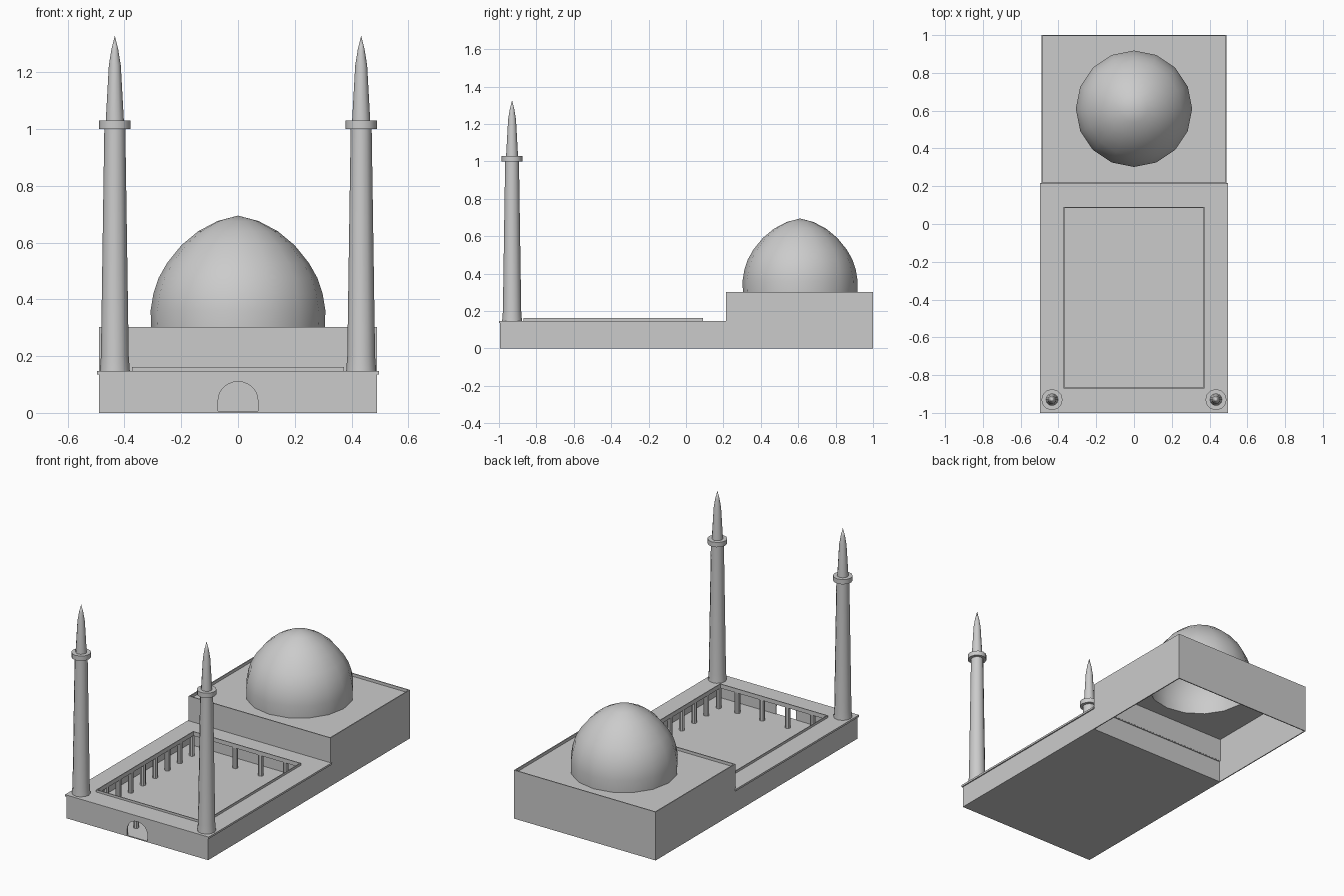
import bpy, bmesh
from math import sin, cos, pi, radians

if "Cube" in bpy.data.objects:
    bpy.data.objects.remove(bpy.data.objects["Cube"])

stone = bpy.data.materials.new("grey_stone")
stone.use_nodes = True
stone.diffuse_color = (0.6, 0.6, 0.6, 1)
stone.node_tree.nodes["Principled BSDF"].inputs["Base Color"].default_value = (0.6, 0.6, 0.6, 1)


def finish(name, bm, smooth=None):
    bmesh.ops.recalc_face_normals(bm, faces=bm.faces)
    mesh = bpy.data.meshes.new(name)
    bm.to_mesh(mesh)
    bm.free()
    mesh.materials.append(stone)
    obj = bpy.data.objects.new(name, mesh)
    bpy.context.collection.objects.link(obj)
    if smooth:
        bpy.ops.object.select_all(action="DESELECT")
        obj.select_set(True)
        bpy.context.view_layer.objects.active = obj
        bpy.ops.object.shade_smooth_by_angle(angle=radians(smooth))
    return obj


def box(name, x0, x1, y0, y1, z0, z1):
    bm = bmesh.new()
    bmesh.ops.create_cube(bm, size=1)
    for v in bm.verts:
        v.co = (x0 if v.co.x < 0 else x1, y0 if v.co.y < 0 else y1, z0 if v.co.z < 0 else z1)
    return finish(name, bm)


def lathe(name, profile, x, y, sides, smooth=40):
    bm = bmesh.new()
    verts = [bm.verts.new((r, 0, z)) for r, z in profile]
    edges = [bm.edges.new(pair) for pair in zip(verts, verts[1:])]
    bmesh.ops.spin(bm, geom=verts + edges, cent=(0, 0, 0), axis=(0, 0, 1),
                   angle=2 * pi, steps=sides, use_duplicate=False)
    bmesh.ops.remove_doubles(bm, verts=bm.verts, dist=0.0005)
    bmesh.ops.translate(bm, verts=bm.verts, vec=(x, y, 0))
    return finish(name, bm, smooth)


def frame(name, outer, inner, z0, z1):
    """Rectangular ring; outer and inner are (half_x, y_front, y_back)."""
    bm = bmesh.new()
    loops = []
    for z in (z0, z1):
        for hx, ya, yb in (outer, inner):
            loops.append([bm.verts.new((x, y, z)) for x, y in
                          ((-hx, ya), (hx, ya), (hx, yb), (-hx, yb))])
    for a, b in ((0, 1), (2, 3), (0, 2), (1, 3)):
        for i in range(4):
            j = (i + 1) % 4
            bm.faces.new((loops[a][i], loops[a][j], loops[b][j], loops[b][i]))
    return finish(name, bm)


HALF, FRONT, SPLIT = 0.49, -0.995, 0.213
THIN = 0.006

# Courtyard floor and walls
box("courtyard_floor", -HALF, HALF, FRONT, SPLIT, 0, 0.006)
box("courtyard_back_wall", -HALF, HALF, SPLIT - THIN, SPLIT, 0, 0.14)
for side, s in (("right", -1), ("left", 1)):
    xs = sorted((s * HALF, s * (HALF - THIN)))
    box(f"courtyard_{side}_wall", *xs, FRONT, SPLIT, 0, 0.14)
    box(f"hall_{side}_wall", *xs, SPLIT, 1, 0, 0.303)

# Front wall with an arched doorway
bm = bmesh.new()
arch = [(0.07 * cos(pi * i / 12), 0.045 + 0.065 * sin(pi * i / 12)) for i in range(13)]
outline = [(HALF, 0), (HALF, 0.14), (-HALF, 0.14), (-HALF, 0), (-0.07, 0)] + arch[::-1] + [(0.07, 0)]
face = bm.faces.new([bm.verts.new((x, FRONT, z)) for x, z in outline])
new = bmesh.ops.extrude_face_region(bm, geom=[face])["geom"]
bmesh.ops.translate(bm, verts=[g for g in new if isinstance(g, bmesh.types.BMVert)], vec=(0, THIN, 0))
finish("arched_front_wall", bm)

# Gallery roof with its cornice, and the upstand around the opening
OPENING = (0.368, -0.865, 0.085)
frame("gallery_roof", (0.497, -1, 0.218), OPENING, 0.136, 0.148)
frame("opening_upstand", (0.373, -0.87, 0.09), OPENING, 0.148, 0.162)

# Gallery columns
column = [(0, 0.006), (0.016, 0.006), (0.016, 0.137), (0, 0.137)]
for i in range(9):
    y = 0.095 - 0.121 * i
    for side, x in (("right", -0.385), ("left", 0.385)):
        lathe(f"{side}_column_{i + 1}", column, x, y, 8)
for i, x in enumerate((-0.26, -0.088, 0.088, 0.26)):
    lathe(f"back_column_{i + 1}", column, x, 0.1, 8)
    lathe(f"front_column_{i + 1}", column, x, -0.88, 8)

# Prayer hall, open underneath, walls rising just above the roof
box("hall_front_wall", -HALF, HALF, SPLIT, SPLIT + THIN, 0.14, 0.303)
box("hall_back_wall", -HALF, HALF, 1 - THIN, 1, 0, 0.303)

# Hall roof with a round hole under the dome
DOME_Y, ROOF_Z, SIDES = 0.61, 0.285, 16
bm = bmesh.new()
square = [(-HALF, SPLIT), (HALF, SPLIT), (HALF, 1), (-HALF, 1)]
circle = [(0.305 * cos(2 * pi * i / SIDES), DOME_Y + 0.305 * sin(2 * pi * i / SIDES)) for i in range(SIDES)]
edges = []
for loop in (square, circle):
    vs = [bm.verts.new((x, y, ROOF_Z)) for x, y in loop]
    edges += [bm.edges.new((vs[i - 1], vs[i])) for i in range(len(vs))]
bmesh.ops.triangle_fill(bm, use_beauty=True, edges=edges, normal=(0, 0, 1))
finish("hall_roof", bm)

# Dome
lathe("dome", [(0.305, ROOF_Z), (0.308, 0.36), (0.298, 0.42), (0.28, 0.475), (0.25, 0.528),
               (0.2, 0.59), (0.14, 0.64), (0.072, 0.676), (0, 0.695)], 0, DOME_Y, SIDES, 60)

# Twin minarets
for side, x in (("right", -0.434), ("left", 0.434)):
    lathe(f"{side}_minaret_shaft", [(0, 0.146), (0.053, 0.146), (0.049, 0.2), (0.037, 1.002), (0, 1.002)],
          x, -0.93, 12)
    lathe(f"{side}_minaret_balcony", [(0, 1), (0.056, 1), (0.056, 1.03), (0, 1.03)], x, -0.93, 12)
    lathe(f"{side}_minaret_spire", [(0, 1.028), (0.032, 1.028), (0.021, 1.225), (0.012, 1.28), (0, 1.328)],
          x, -0.93, 12)
